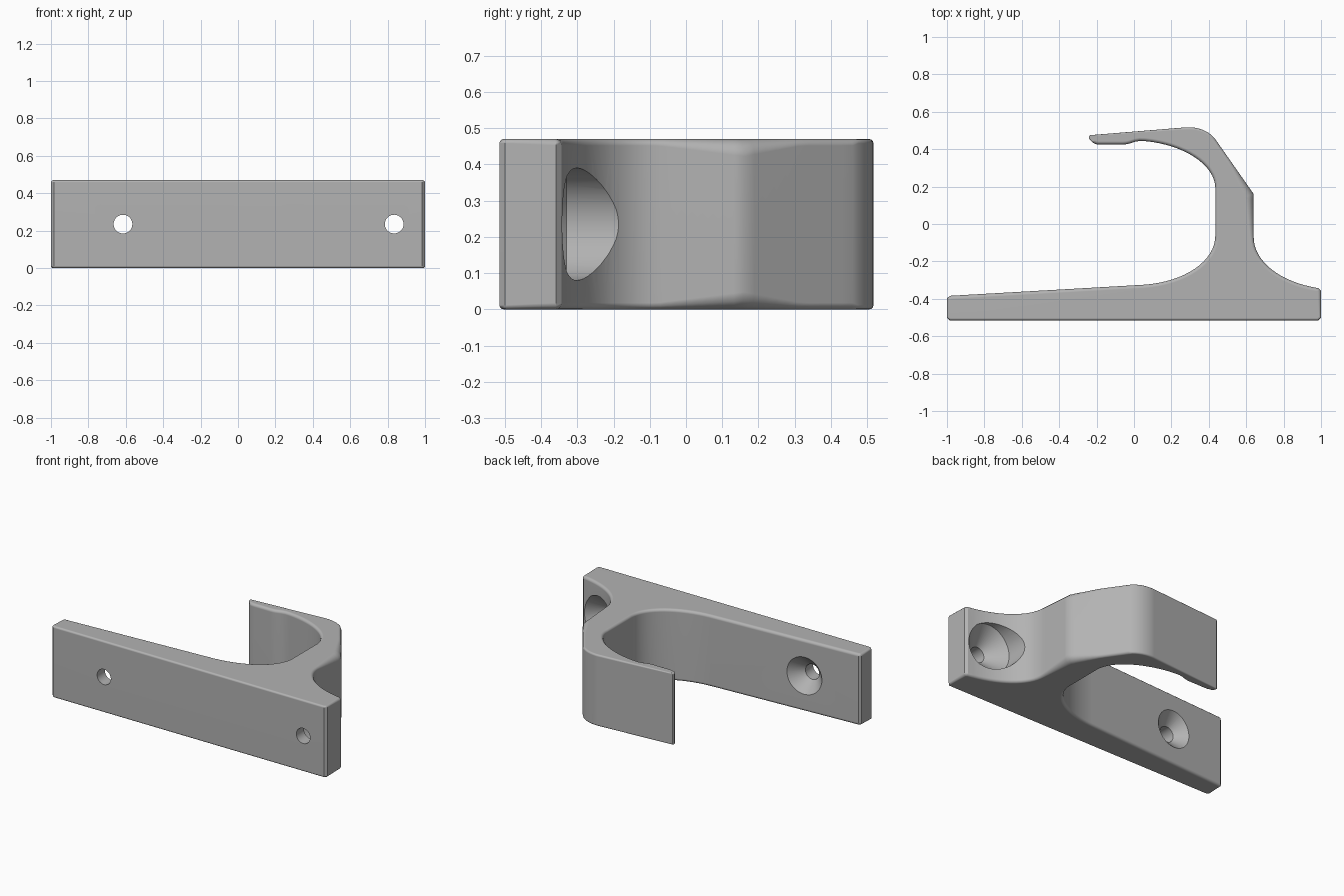
import bpy, bmesh, math
from mathutils import Vector

if "Cube" in bpy.data.objects:
    bpy.data.objects.remove(bpy.data.objects["Cube"])

HEIGHT = 0.47

grey = bpy.data.materials.new("plain grey")
grey.use_nodes = True
colour = (0.45, 0.45, 0.45, 1)
grey.diffuse_color = colour
grey.node_tree.nodes["Principled BSDF"].inputs["Base Color"].default_value = colour


def curve(a, b, c, d, n=16):
    """Points of a cubic Bezier from a to d."""
    a, b, c, d = (Vector(p) for p in (a, b, c, d))
    ts = [i / n for i in range(n + 1)]
    return [a*(1-t)**3 + b*3*t*(1-t)**2 + c*3*t*t*(1-t) + d*t**3 for t in ts]


def line(a, b, n):
    """Points strictly between a and b."""
    return [Vector(a).lerp(Vector(b), i / n) for i in range(1, n)]


def mesh_object(name, bm):
    bmesh.ops.recalc_face_normals(bm, faces=bm.faces)
    me = bpy.data.meshes.new(name)
    bm.to_mesh(me)
    bm.free()
    ob = bpy.data.objects.new(name, me)
    bpy.context.collection.objects.link(ob)
    me.materials.append(grey)
    return ob


def skin(bm, rings):
    """Join equal rings of points into a closed solid."""
    loops = [[bm.verts.new(p) for p in ring] for ring in rings]
    n = len(loops[0])
    for lo, hi in zip(loops, loops[1:]):
        for i in range(n):
            j = (i + 1) % n
            bm.faces.new((lo[i], lo[j], hi[j], hi[i]))
    bm.faces.new(loops[0][::-1])
    bm.faces.new(loops[-1])


# Hook outline, anticlockwise: wall plate, outer fillet, stem, arm, inner bowl
knee, stem, arm = (0.64, 0.16), (0.64, -0.07), (0.43, 0.46)
outline = [Vector(p) for p in ((-0.985, -0.515), (0.985, -0.515), (1, -0.5), (1, -0.358))]
outline += curve((0.985, -0.343), (0.78, -0.31), (0.64, -0.2), stem)
outline += line(stem, knee, 8) + [Vector(knee)] + line(knee, arm, 10)
outline += curve(arm, (0.39, 0.505), (0.33, 0.52), (0.28, 0.517), 8)
outline += curve((-0.235, 0.475), (-0.243, 0.474), (-0.243, 0.46), (-0.237, 0.453), 3)
outline += curve((-0.225, 0.44), (-0.21, 0.425), (-0.2, 0.425), (-0.18, 0.425), 4)
outline += curve((-0.06, 0.425), (-0.02, 0.425), (-0.01, 0.44), (0.03, 0.444), 5)
outline += curve((0.06, 0.443), (0.26, 0.425), (0.435, 0.32), (0.435, 0.19))
outline += curve((0.435, -0.06), (0.435, -0.2), (0.27, -0.31), (0.05, -0.325))
outline += [Vector((-0.985, -0.384)), Vector((-1, -0.398)), Vector((-1, -0.5))]


def edge_size(p):
    """Edge rounding: wider at the knee, finer at the tip and wall face."""
    if p.x > 0.45 and p.y > -0.1 and (p.x > 0.6 or p.y > 0.15):
        reach = 0.16 if p.y > knee[1] else 0.24
        return 0.018 + 0.03 * max(0, 1 - abs(p.y - knee[1]) / reach)
    if p.x < -0.22 and p.y > 0.4:
        return 0.006
    return 0.012 if p.y < -0.49 or p.y > 0.47 else 0.018


insets = []
for i, p in enumerate(outline):
    before = (p - outline[i - 1]).normalized()
    after = (outline[(i + 1) % len(outline)] - p).normalized()
    way = (before + after).normalized()
    inward = Vector((-way.y, way.x)) / max(0.6, way.dot(after))
    insets.append((inward, edge_size(p)))


def ring(angle, top):
    pts = []
    for p, (inward, d) in zip(outline, insets):
        q = p + inward * d * (1 - math.cos(angle))
        z = d * (1 - math.sin(angle))
        pts.append((q.x, q.y, HEIGHT - z if top else z))
    return pts


steps = [math.radians(a) for a in (90, 60, 30, 0)]
bm = bmesh.new()
skin(bm, [ring(a, False) for a in steps] + [ring(a, True) for a in reversed(steps)])
hook = mesh_object("wall_hook", bm)

# Countersunk screw holes
for name, x in (("long_side_hole", -0.615), ("short_side_hole", 0.835)):
    bm = bmesh.new()
    turns = [2 * math.pi * i / 48 for i in range(48)]
    skin(bm, [[(x + r * math.cos(t), y, HEIGHT / 2 + r * math.sin(t)) for t in turns]
              for y, r in ((-0.6, 0.05), (-0.435, 0.05), (-0.33, 0.155), (0.2, 0.155))])
    cutter = mesh_object(name, bm)
    cutter.hide_render = True
    cut = hook.modifiers.new(name, 'BOOLEAN')
    cut.operation, cut.solver, cut.object = 'DIFFERENCE', 'EXACT', cutter
    bpy.context.view_layer.objects.active = hook
    bpy.ops.object.modifier_apply(modifier=name)
    bpy.data.objects.remove(cutter)

# Smooth curves, crisp corners
bpy.ops.object.select_all(action='DESELECT')
hook.select_set(True)
bpy.context.view_layer.objects.active = hook
bpy.ops.object.shade_smooth_by_angle(angle=math.radians(33))
weighted = hook.modifiers.new("even_shading", 'WEIGHTED_NORMAL')
weighted.keep_sharp = True
